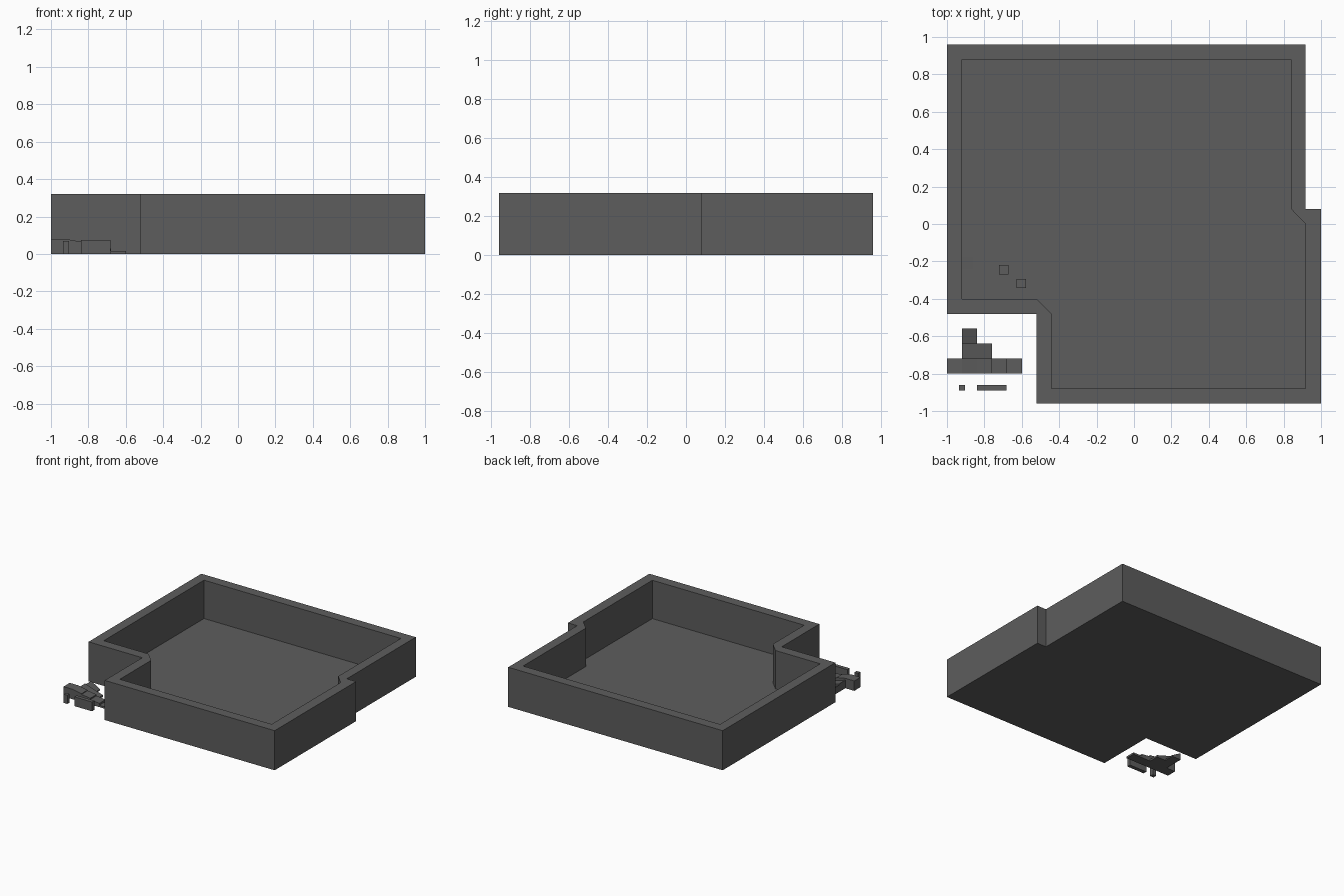
import bpy
import bmesh

cube = bpy.data.objects.get("Cube")
if cube:
    bpy.data.objects.remove(cube, do_unlink=True)

# Single stone grey used everywhere
stone = bpy.data.materials.new("stone grey")
stone.use_nodes = True
GREY = (0.11, 0.11, 0.11, 1.0)
stone.diffuse_color = GREY
stone.node_tree.nodes["Principled BSDF"].inputs["Base Color"].default_value = GREY


def finish(name, bm):
    bmesh.ops.recalc_face_normals(bm, faces=bm.faces)
    mesh = bpy.data.meshes.new(name)
    bm.to_mesh(mesh)
    bm.free()
    mesh.materials.append(stone)
    obj = bpy.data.objects.new(name, mesh)
    bpy.context.collection.objects.link(obj)
    return obj


def block(name, x0, x1, y0, y1, top0, top1=None, base=0.0):
    """Box whose top runs from height top0 at x0 to top1 at x1."""
    top1 = top0 if top1 is None else top1
    bm = bmesh.new()
    profile = [(x0, base), (x1, base), (x1, top1), (x0, top0)]
    front = bm.faces.new([bm.verts.new((x, y0, z)) for x, z in profile])
    ext = bmesh.ops.extrude_face_region(bm, geom=[front], use_keep_orig=True)
    verts = [g for g in ext["geom"] if isinstance(g, bmesh.types.BMVert)]
    bmesh.ops.translate(bm, verts=verts, vec=(0, y1 - y0, 0))
    return finish(name, bm)


# Walled room: outer and inner plan outlines, inner corners cut at the notches
OUTER = [(-1, -.48), (-.52, -.48), (-.52, -.96), (1, -.96),
         (1, .08), (.917, .08), (.917, .96), (-1, .96)]
INNER = [(-.92, -.4), (-.52, -.4), (-.44, -.48), (-.44, -.88), (.917, -.88),
         (.917, 0), (.84, .08), (.84, .88), (-.92, .88)]
PAIRS = [(0, 0), (1, 1), (1, 2), (2, 3), (3, 4), (4, 5), (5, 5), (5, 6), (6, 7), (7, 8)]
HEIGHT, FLOOR = 0.32, 0.01

bm = bmesh.new()


def ring(points, z):
    return [bm.verts.new((x, y, z)) for x, y in points]


out_low, out_top = ring(OUTER, 0), ring(OUTER, HEIGHT)
in_low, in_top = ring(INNER, FLOOR), ring(INNER, HEIGHT)
for low, top in ((out_low, out_top), (in_low, in_top)):
    for i in range(len(low)):
        j = (i + 1) % len(low)
        bm.faces.new((low[i], low[j], top[j], top[i]))
# Rim between the two outlines
for k, (o, i) in enumerate(PAIRS):
    o2, i2 = PAIRS[(k + 1) % len(PAIRS)]
    corners = [out_top[o], out_top[o2], in_top[i2], in_top[i]]
    bm.faces.new(list(dict.fromkeys(corners)))
# Underside and floor
bm.faces.new(out_low)
bm.faces.new(in_low)
finish("walled_room", bm)

# Low pieces lying on the floor in the notch corner
block("floor_slab", -.92, -.765, -.40, -.18, .014, FLOOR)
block("floor_slab_corner", -.92, -.835, -.24, -.18, .018, FLOOR)
for n, (x, y) in enumerate([(-.697, -.245), (-.602, -.318)]):
    block(f"floor_stud_{n + 1}", x - .025, x + .025, y - .025, y + .025, .02)

# Row of stepping blocks outside the notch, descending towards +x
tops = [(.08, .08), (.08, .065), (.06, .05), (.04, .03), (.015, .015)]
for n, (a, b) in enumerate(tops):
    x = -1 + .08 * n
    block(f"step_{n + 1}", x, x + .08, -.80, -.72, a, b)

# Ramps behind the row
block("ramp_wide", -.92, -.76, -.72, -.64, .065, .015)
block("ramp_narrow", -.92, -.84, -.64, -.56, .055, .01)

# Post and bar in front of the row
block("front_post", -.935, -.903, -.89, -.86, .07)
block("front_bar", -.84, -.682, -.89, -.86, .075)
